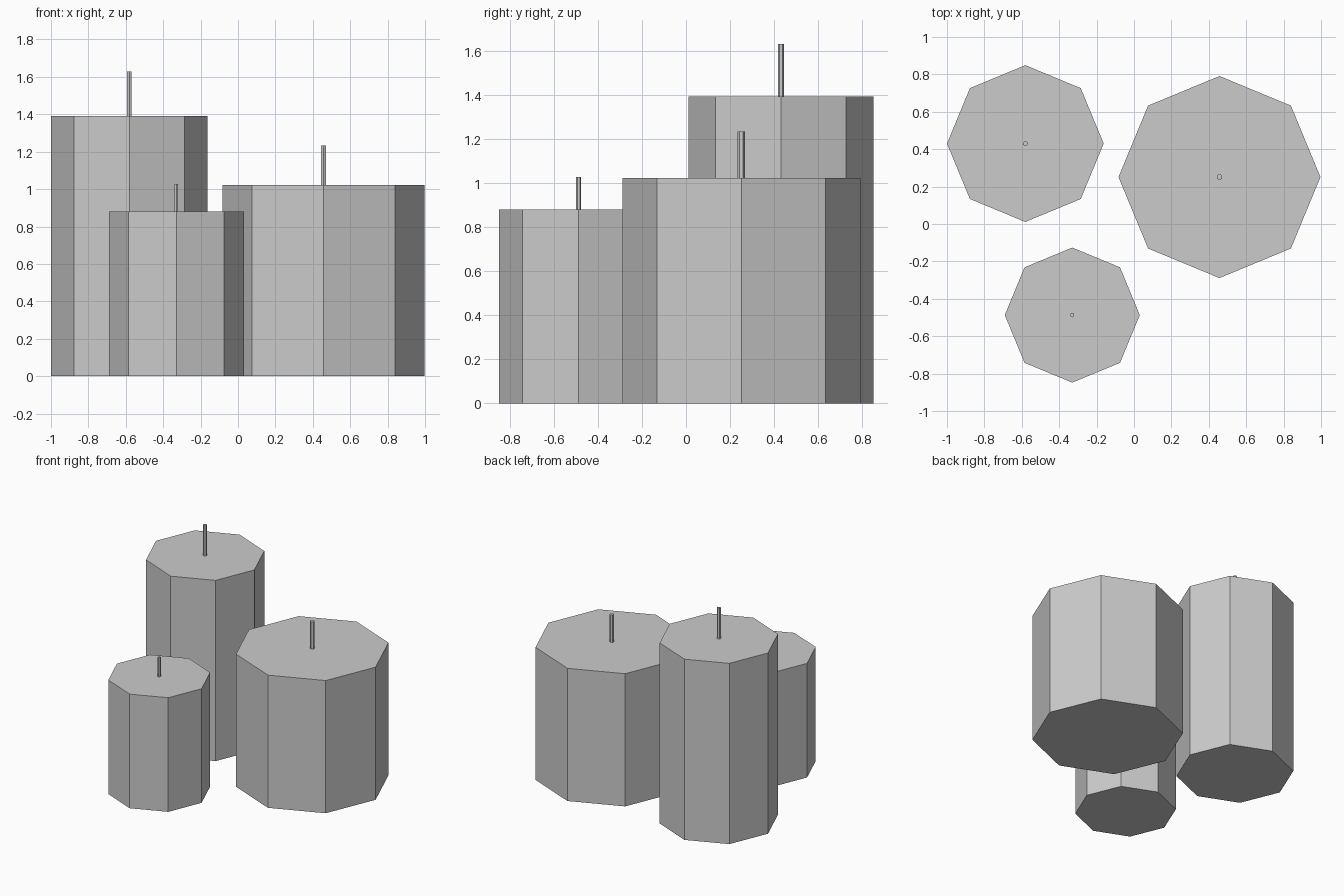
import bpy

if "Cube" in bpy.data.objects:
    bpy.data.objects.remove(bpy.data.objects["Cube"])


def prism(name, sides, radius, x, y, z0, z1):
    bpy.ops.mesh.primitive_cylinder_add(vertices=sides, radius=radius, depth=z1 - z0,
                                        location=(x, y, (z0 + z1) / 2))
    bpy.context.object.name = name


# name, x, y, body radius, body height, wick radius, wick top
candles = [
    ("tall", -0.581, 0.43, 0.419, 1.392, 0.0135, 1.63),
    ("wide", 0.457, 0.251, 0.54, 1.022, 0.0165, 1.233),
    ("small", -0.33, -0.487, 0.361, 0.879, 0.012, 1.027),
]

for name, x, y, r, h, wick_r, wick_top in candles:
    # eight-sided wax body
    prism(name + "_candle_body", 8, r, x, y, 0, h)
    # six-sided wick standing on the flat top
    prism(name + "_candle_wick", 6, wick_r, x, y, h - 0.01, wick_top)
